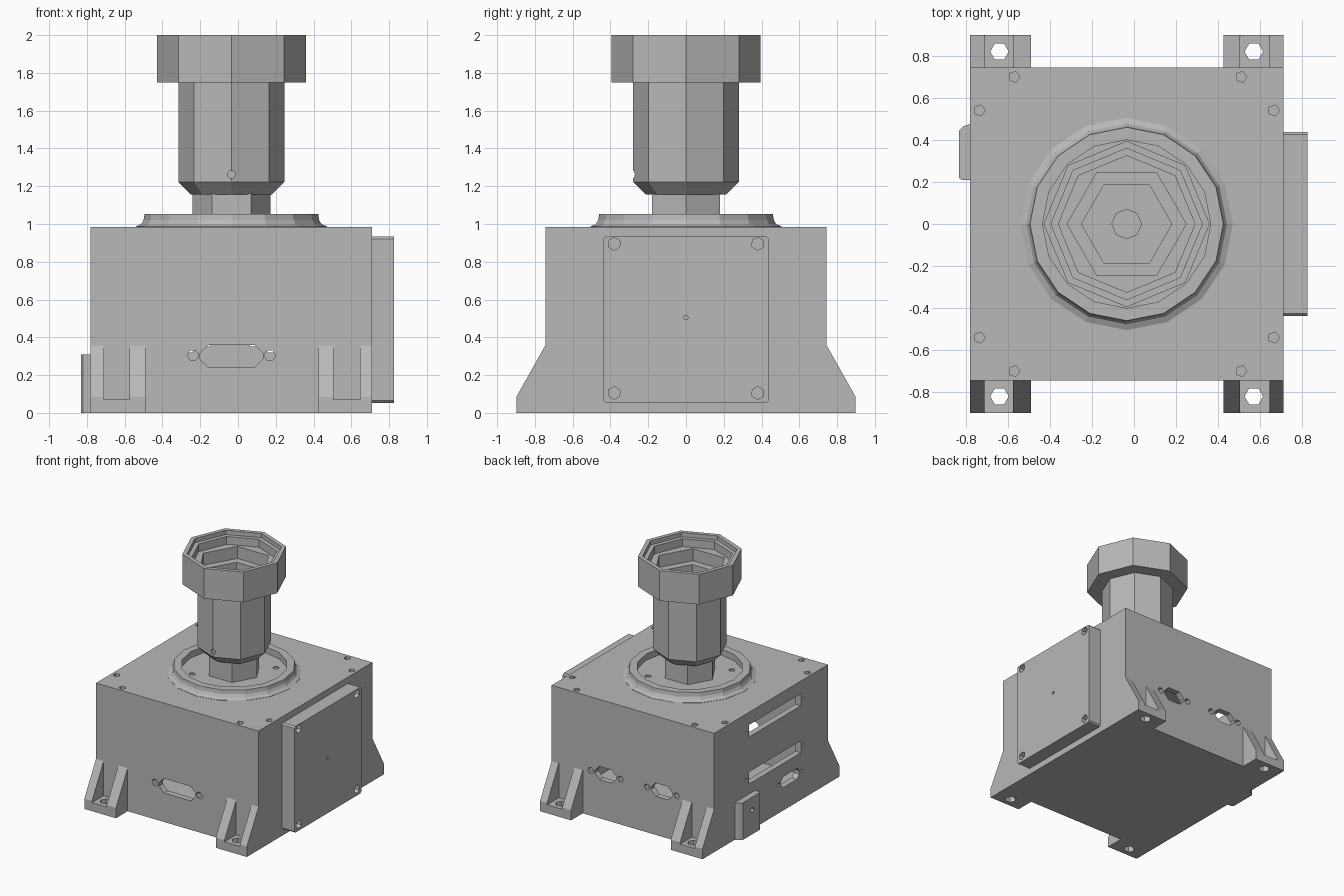
import bpy, bmesh, math

if "Cube" in bpy.data.objects:
    bpy.data.objects.remove(bpy.data.objects["Cube"])

CX = -0.035          # axis of the column and of the body in x
X0, X1, Y, H = -0.78, 0.71, 0.745, 0.985   # body extents

grey = bpy.data.materials.new("plain grey")
grey.diffuse_color = (0.48, 0.48, 0.48, 1)
grey.use_nodes = True
grey.node_tree.nodes["Principled BSDF"].inputs["Base Color"].default_value = grey.diffuse_color


def prism(bm, pts, axis, a, b):
    """Extrude a 2D outline along an axis from a to b."""
    put = {'x': lambda u, v, w: (w, u, v),
           'y': lambda u, v, w: (u, w, v),
           'z': lambda u, v, w: (u, v, w)}[axis]
    lo = [bm.verts.new(put(u, v, a)) for u, v in pts]
    hi = [bm.verts.new(put(u, v, b)) for u, v in pts]
    n = len(pts)
    bm.faces.new(lo)
    bm.faces.new(hi)
    for i in range(n):
        j = (i + 1) % n
        bm.faces.new((lo[i], lo[j], hi[j], hi[i]))


def rect(u0, u1, v0, v1):
    return [(u0, v0), (u1, v0), (u1, v1), (u0, v1)]


def ngon(u, v, r, n, phase=0.0):
    return [(u + r * math.cos(phase + math.tau * i / n),
             v + r * math.sin(phase + math.tau * i / n)) for i in range(n)]


def slot(u, v, hw, hh, c):
    """Rectangle with chamfered corners."""
    return [(u - hw, v - hh + c), (u - hw + c, v - hh), (u + hw - c, v - hh), (u + hw, v - hh + c),
            (u + hw, v + hh - c), (u + hw - c, v + hh), (u - hw + c, v + hh), (u - hw, v + hh - c)]


def make(name, parts):
    """Object made from a list of prisms (outline, axis, from, to)."""
    bm = bmesh.new()
    for p in parts:
        prism(bm, *p)
    return finish(name, bm)


def finish(name, bm):
    bmesh.ops.recalc_face_normals(bm, faces=bm.faces[:])
    me = bpy.data.meshes.new(name)
    bm.to_mesh(me)
    bm.free()
    me.materials.append(grey)
    ob = bpy.data.objects.new(name, me)
    bpy.context.collection.objects.link(ob)
    return ob


def lathe(name, profile, n):
    """Low-poly turned part around the column axis; profile ends may touch the axis."""
    bm = bmesh.new()
    rings = []
    for r, z in profile:
        if r == 0:
            rings.append([bm.verts.new((CX, 0, z))] * n)
        else:
            rings.append([bm.verts.new((x, y, z)) for x, y in ngon(CX, 0, r, n)])
    for p, q in zip(rings, rings[1:]):
        for i in range(n):
            j = (i + 1) % n
            bm.faces.new(list(dict.fromkeys((p[i], p[j], q[j], q[i]))))
    return finish(name, bm)


def cut(ob, parts):
    """Subtract a set of separate prisms and keep the result as plain mesh."""
    cutter = make("cutter", parts)
    cutter.hide_render = True
    mod = ob.modifiers.new("cut", 'BOOLEAN')
    mod.operation, mod.solver, mod.object = 'DIFFERENCE', 'EXACT', cutter
    deps = bpy.context.evaluated_depsgraph_get()
    deps.update()
    me = bpy.data.meshes.new_from_object(ob.evaluated_get(deps))
    ob.modifiers.clear()
    ob.data = me
    bpy.data.objects.remove(cutter)


# hollow body box
body = make("body", [(rect(X0, X1, -Y, Y), 'z', 0, H)])
cut(body, [(rect(X0 + 0.05, X1 - 0.05, -Y + 0.05, Y - 0.05), 'z', 0.04, H - 0.05)])

# body openings: front port, two back ports, side slots and side port
holes = [(slot(CX, 0.30, 0.167, 0.06, 0.045), 'y', -0.8, -0.66)]
holes += [(ngon(CX + s * 0.203, 0.305, 0.03, 6), 'y', -0.8, -0.66) for s in (-1, 1)]
for x in (0.215, -0.30):
    holes.append((slot(x, 0.375, 0.1, 0.055, 0.045), 'y', 0.66, 0.8))
    holes += [(ngon(x + s * 0.137, 0.375, 0.026, 6), 'y', 0.66, 0.8) for s in (-1, 1)]
for z0, z1 in ((0.39, 0.49), (0.78, 0.88)):
    holes.append((rect(-0.39, 0.29, z0, z1), 'x', -0.85, -0.7))
    holes += [(ngon(y, (z0 + z1) / 2, 0.014, 4), 'x', -0.85, -0.7) for y in (-0.425, 0.325)]
holes.append((slot(-0.25, 0.235, 0.12, 0.045, 0.03), 'x', -0.85, -0.7))
holes += [(ngon(-0.25 + s * 0.15, 0.235, 0.016, 4), 'x', -0.85, -0.7) for s in (-1, 1)]
# screw pockets in the top, and pin hole behind the side panel
for x, y in ((-0.57, 0.70), (0.51, 0.70), (-0.735, 0.54), (0.665, 0.54)):
    holes += [(ngon(x, s * y, 0.027, 5), 'z', H - 0.03, H + 0.1) for s in (-1, 1)]
holes.append((ngon(0, 0.505, 0.012, 6), 'x', 0.6, 0.8))
cut(body, holes)

# side panel with four screw pockets
panel = make("side_panel", [(slot(0, 0.4925, 0.437, 0.44, 0.012), 'x', X1, 0.825)])
pockets = [(ngon(y, z, 0.034, 6, 0.5), 'x', 0.75, 0.9) for y in (-0.38, 0.38) for z in (0.105, 0.895)]
pockets.append((ngon(0, 0.505, 0.012, 6), 'x', 0.6, 0.9))
cut(panel, pockets)

# small block on the opposite side
block = make("side_block", [([(X0, 0.21), (X0, 0.475), (-0.81, 0.465), (-0.832, 0.445), (-0.832, 0.22), (-0.82, 0.21)],
                             'z', 0, 0.308)])
cut(block, [(ngon(0.32, 0.2, 0.022, 6), 'x', -0.9, -0.8)])

# mounting feet: drilled plates and pairs of sloped gussets
plates, gussets, bolts = [], [], []
for x0, x1, ga, gb in ((X0, -0.49, 0.07, 0.085), (0.425, X1, 0.08, 0.065)):
    for s in (-1, 1):
        plates.append((rect(x0, x1, s * Y, s * 0.898), 'z', 0, 0.07))
        bolts.append((ngon(-0.64 if s and x0 < 0 else 0.57, s * 0.82, 0.044, 6), 'z', -0.1, 0.2))
        side = [(s * Y, 0.07), (s * Y, 0.357), (s * 0.898, 0.085), (s * 0.898, 0.07)]
        gussets += [(side, 'x', x0, x0 + ga), (side, 'x', x1 - gb, x1)]
feet = make("foot_plates", plates)
cut(feet, bolts)
make("foot_gussets", gussets)

# round dished flange on the top
flange = lathe("flange", [(0, 0.975), (0.505, 0.975), (0.505, 0.987), (0.477, 1.0), (0.465, 1.02),
                          (0.46, 1.052), (0.40, 1.052), (0.40, 1.0), (0, 1.0)], 16)
cut(flange, [(ngon(CX + 0.32 * math.cos(a), 0.32 * math.sin(a), 0.025, 6), 'z', 0.99, 1.1)
             for a in (math.pi / 4 + math.pi / 2 * i for i in range(4))])

# hexagonal neck
make("neck", [(ngon(CX, 0, 0.207, 6), 'z', 0.99, 1.17)])

# octagonal column with wider stepped head
column = lathe("column_and_head", [(0, 1.157), (0.215, 1.157), (0.28, 1.222), (0.28, 1.75), (0.395, 1.75),
                                   (0.395, 2.0), (0.36, 2.0), (0.36, 1.965), (0.325, 1.965),
                                   (0.325, 1.90), (0, 1.90)], 8)
cut(column, [(ngon(CX, 0, 0.283, 6), 'z', 1.80, 2.1)])
cut(column, [(ngon(CX, 0, 0.215, 6), 'z', 1.45, 2.1)])
cut(column, [(ngon(CX, 0, 0.07, 8), 'z', 1.3, 2.1),
             (ngon(CX, 1.262, 0.022, 6), 'y', -0.4, -0.22)])
